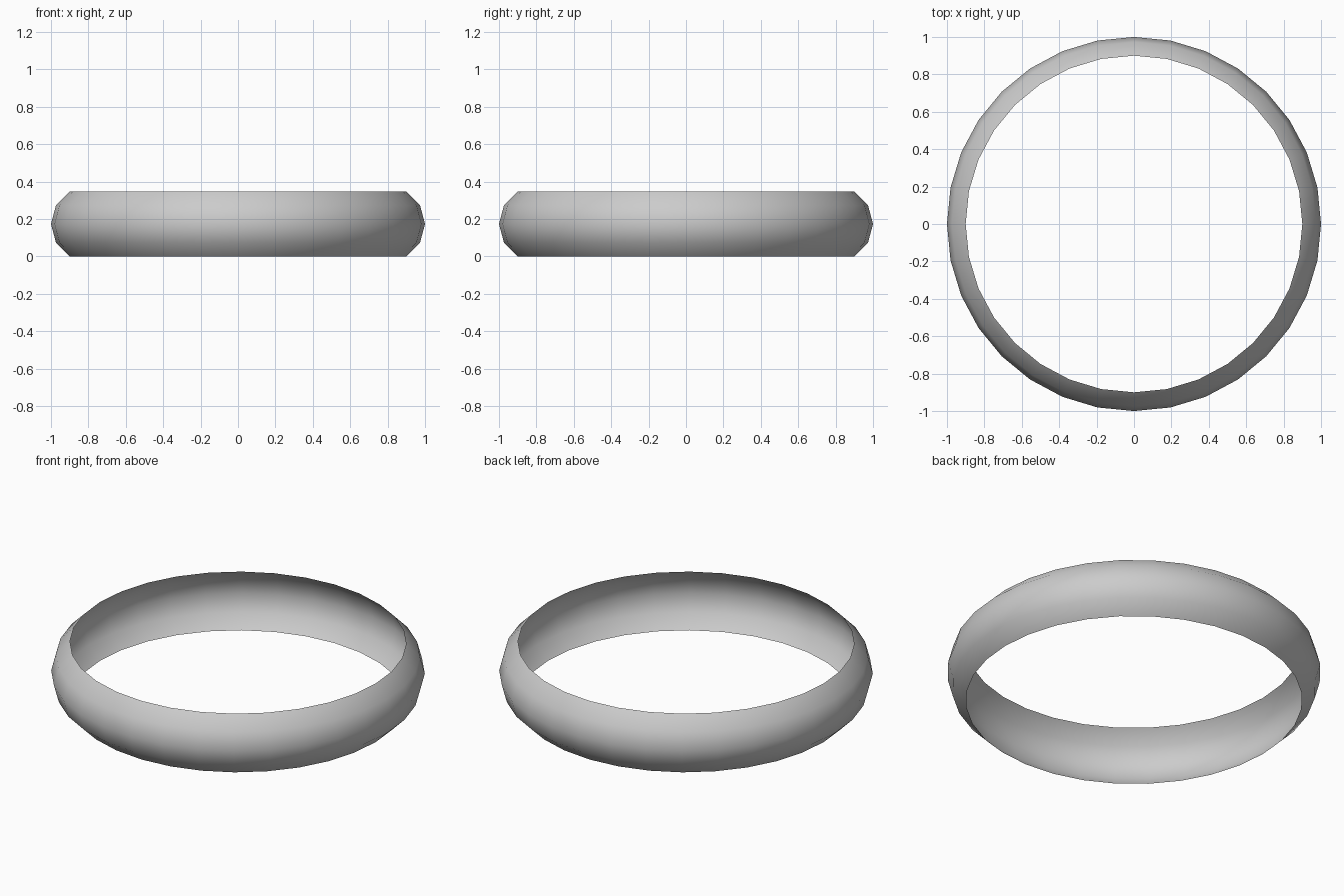
import bpy, bmesh
from math import sin, cos, radians, tau

if "Cube" in bpy.data.objects:
    bpy.data.objects.remove(bpy.data.objects["Cube"])

SEGMENTS = 32
MAJOR, MINOR = 0.8, 0.2
HALF_HEIGHT = MINOR * sin(radians(60))

# Open band: outer third of a 12-sided torus tube, swept around z
bm = bmesh.new()
rings = []
for deg in range(-60, 61, 30):
    r = MAJOR + MINOR * cos(radians(deg))
    z = HALF_HEIGHT + MINOR * sin(radians(deg))
    rings.append([bm.verts.new((r * cos(tau * i / SEGMENTS), r * sin(tau * i / SEGMENTS), z))
                  for i in range(SEGMENTS)])
for low, high in zip(rings, rings[1:]):
    for i in range(SEGMENTS):
        j = (i + 1) % SEGMENTS
        bm.faces.new((low[i], low[j], high[j], high[i])).smooth = True

mesh = bpy.data.meshes.new("ring_band")
bm.to_mesh(mesh)
bm.free()
bpy.context.collection.objects.link(bpy.data.objects.new("ring_band", mesh))
